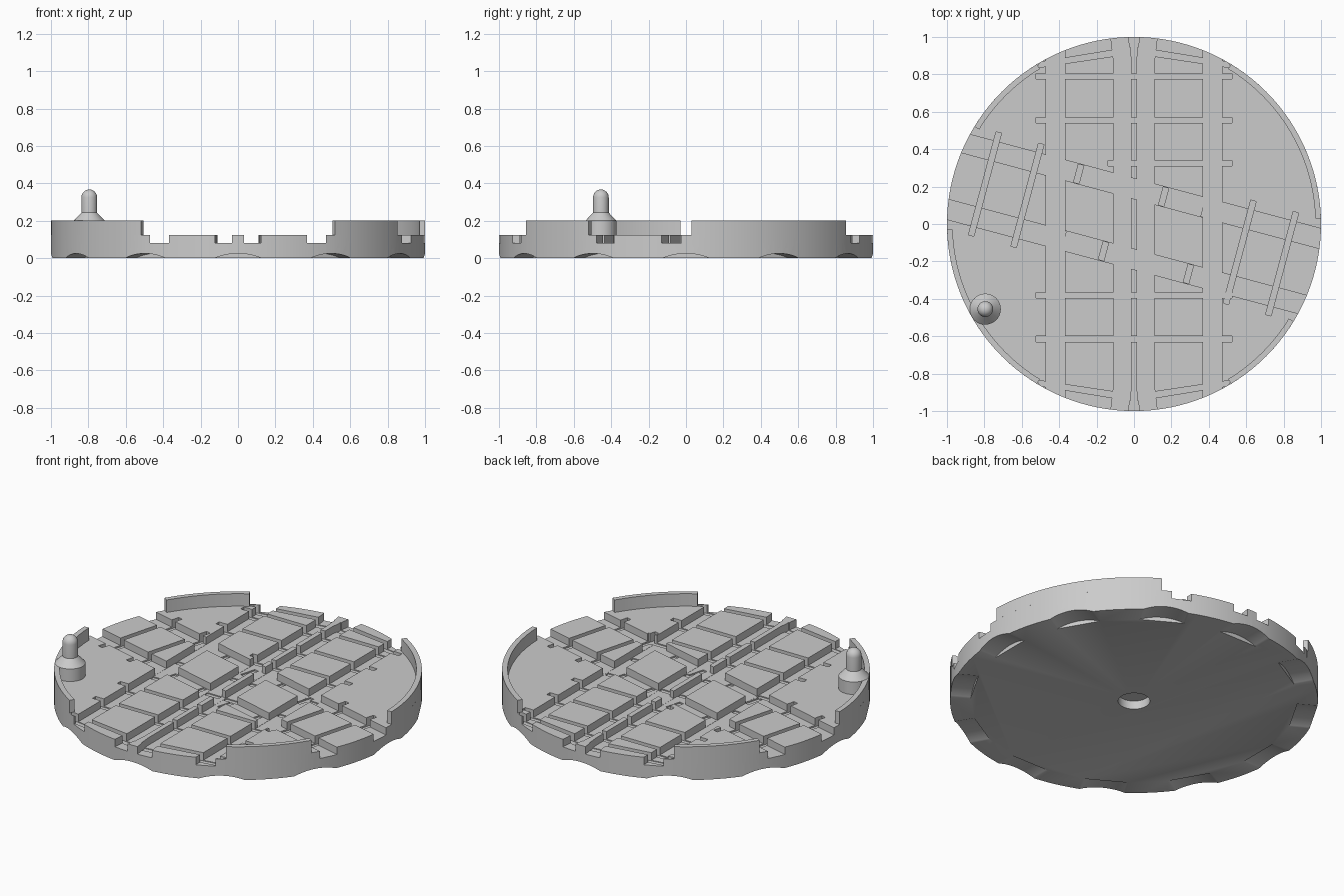
import bpy, bmesh, math
from mathutils import Matrix, Vector

cube = bpy.data.objects.get("Cube")
if cube:
    bpy.data.objects.remove(cube, do_unlink=True)

grey = bpy.data.materials.new("light_grey")
grey.use_nodes = True
COLOUR = (0.6, 0.6, 0.6, 1)
grey.diffuse_color = COLOUR
grey.node_tree.nodes["Principled BSDF"].inputs["Base Color"].default_value = COLOUR

TOP, RIM_TOP, SEGMENTS = 0.125, 0.2, 128
TILT = math.radians(-15)


def make(name, bm):
    bmesh.ops.recalc_face_normals(bm, faces=bm.faces[:])
    mesh = bpy.data.meshes.new(name)
    bm.to_mesh(mesh)
    bm.free()
    mesh.materials.append(grey)
    obj = bpy.data.objects.new(name, mesh)
    bpy.context.collection.objects.link(obj)
    return obj


def prism(bm, points, z0, z1, turn=0.0):
    """Extrude a plan outline from z0 to z1, turned about the centre."""
    rot = Matrix.Rotation(turn, 3, "Z")
    low = [bm.verts.new(rot @ Vector((x, y, z0))) for x, y in points]
    high = [bm.verts.new(rot @ Vector((x, y, z1))) for x, y in points]
    bm.faces.new(low[::-1])
    bm.faces.new(high)
    for i in range(len(points)):
        j = (i + 1) % len(points)
        bm.faces.new((low[i], low[j], high[j], high[i]))


def box(bm, x0, x1, y0, y1, floor, turn=0.0):
    prism(bm, [(x0, y0), (x1, y0), (x1, y1), (x0, y1)], floor, 0.3, turn)


def carve(target, name, bm):
    """Subtract a cutter from the target and discard the cutter."""
    cutter = make(name, bm)
    cutter.hide_render = True
    mod = target.modifiers.new(name, "BOOLEAN")
    mod.operation, mod.solver, mod.object = "DIFFERENCE", "EXACT", cutter
    bpy.context.view_layer.objects.active = target
    bpy.ops.object.modifier_apply(modifier=mod.name)
    bpy.data.objects.remove(cutter, do_unlink=True)


def smooth(obj):
    bpy.ops.object.select_all(action="DESELECT")
    obj.select_set(True)
    bpy.context.view_layer.objects.active = obj
    bpy.ops.object.shade_smooth_by_angle(angle=math.radians(30))


# Round base plate
bm = bmesh.new()
bmesh.ops.create_cone(bm, cap_ends=True, segments=SEGMENTS, radius1=1, radius2=1,
                      depth=TOP, matrix=Matrix.Translation((0, 0, TOP / 2)))
base = make("track_base", bm)

# Straight rail channels; the thin centre wall flares at its ends
bm = bmesh.new()
for s in (-1, 1):
    box(bm, *sorted((s * 0.37, s * 0.47)), -1.1, 1.1, 0.08)
    prism(bm, [(s * x, y) for x, y in (
        (0.04, -1.05), (0.015, -0.88), (0.015, 0.88), (0.04, 1.05),
        (0.13, 1.05), (0.11, 0.88), (0.11, -0.88), (0.13, -1.05))], 0.08, 0.3)
carve(base, "straight_channels", bm)

# Diagonal rail channels
bm = bmesh.new()
for y0, y1 in ((0.13, 0.235), (-0.235, -0.13)):
    box(bm, -1.1, 1.1, y0, y1, 0.081, TILT)
carve(base, "diagonal_channels", bm)

# Sleeper slots of the straight tracks
HALF = 0.015
bm = bmesh.new()
for y in (0.79, 0.555, 0.325, -0.38, -0.615):
    box(bm, -0.14 if y == 0.325 else -0.525, 0.525, y - HALF, y + HALF, 0.074)
for y in (0.088, -0.147):
    for x in (-0.47, -0.11, 0.015, 0.37):
        box(bm, x + 0.001, x + 0.094, y - HALF, y + HALF, 0.074)
# Slanted slots near the ends
for sx in (-1, 1):
    for sy in (-1, 1):
        prism(bm, [(sx * x, sy * y) for x, y in (
            (0.02, 0.91), (0.52, 0.835), (0.5, 0.866), (0.02, 0.945))], 0.076, 0.3)
carve(base, "straight_sleeper_slots", bm)

# Sleeper slots of the diagonal track
bm = bmesh.new()
for k in range(8):
    u = -0.825 + 0.235 * k
    if k in (0, 1, 6, 7):
        box(bm, u - HALF, u + HALF, -0.285, 0.285, 0.072, TILT)
    else:
        for d in (-0.182, 0.182):
            box(bm, u - HALF, u + HALF, d - 0.05, d + 0.05, 0.072, TILT)
carve(base, "diagonal_sleeper_slots", bm)

# Finger scallops under the edge and pivot hole
bm = bmesh.new()
for k in range(12):
    m = (Matrix.Rotation(math.radians(30 * k), 4, "Z")
         @ Matrix.Translation((0.99, 0, -0.3)) @ Matrix.Rotation(math.pi / 2, 4, "Y"))
    wedge = [(0.325 * math.sin(a), 0.325 * math.cos(a) - 0.3)
             for a in [math.radians(-30 + 3 * i) for i in range(21)]]
    m = Matrix.Rotation(math.radians(30 * k), 4, "Z")
    inner = [bm.verts.new(m @ Vector((0.88, y, z))) for y, z in wedge]
    outer = [bm.verts.new(m @ Vector((1.05, y, z))) for y, z in wedge]
    bm.faces.new(inner)
    bm.faces.new(outer[::-1])
    for i in range(len(wedge)):
        j = (i + 1) % len(wedge)
        bm.faces.new((inner[i], inner[j], outer[j], outer[i]))
bmesh.ops.create_cone(bm, cap_ends=True, segments=32, radius1=0.087, radius2=0.087,
                      depth=0.1)
carve(base, "underside_cutouts", bm)
smooth(base)

# Raised rim sections with gaps for the tracks
RIMS = {"back_left_rim": (1.7, 58.7), "back_right_rim": (121.3, 148.6),
        "front_right_rim": (181.7, 238.7), "front_left_rim": (301.3, 328.6)}
for name, (start, end) in RIMS.items():
    steps = max(2, round((end - start) / 2.8))
    angles = [math.radians(start + (end - start) * i / steps) for i in range(steps + 1)]
    outline = [(math.cos(a), math.sin(a)) for a in angles]
    outline += [(0.97 * math.cos(a), 0.97 * math.sin(a)) for a in reversed(angles)]
    bm = bmesh.new()
    prism(bm, outline, TOP, RIM_TOP)
    smooth(make(name, bm))

# Domed handle peg, turned from a profile
profile = [(0.083, TOP - 0.01), (0.083, RIM_TOP), (0.042, 0.243), (0.042, 0.325)]
profile += [(0.042 * math.cos(a), 0.325 + 0.042 * math.sin(a))
            for a in [math.radians(15 * i) for i in range(1, 6)]]
profile.append((0, 0.367))
bm = bmesh.new()
verts = [bm.verts.new((r, 0, z)) for r, z in profile]
edges = [bm.edges.new(pair) for pair in zip(verts, verts[1:])]
bmesh.ops.spin(bm, geom=verts + edges, cent=(0, 0, 0), axis=(0, 0, 1),
               angle=math.tau, steps=32)
bmesh.ops.remove_doubles(bm, verts=bm.verts[:], dist=0.0005)
peg = make("handle_peg", bm)
peg.location = (-0.795, -0.455, 0)
smooth(peg)
